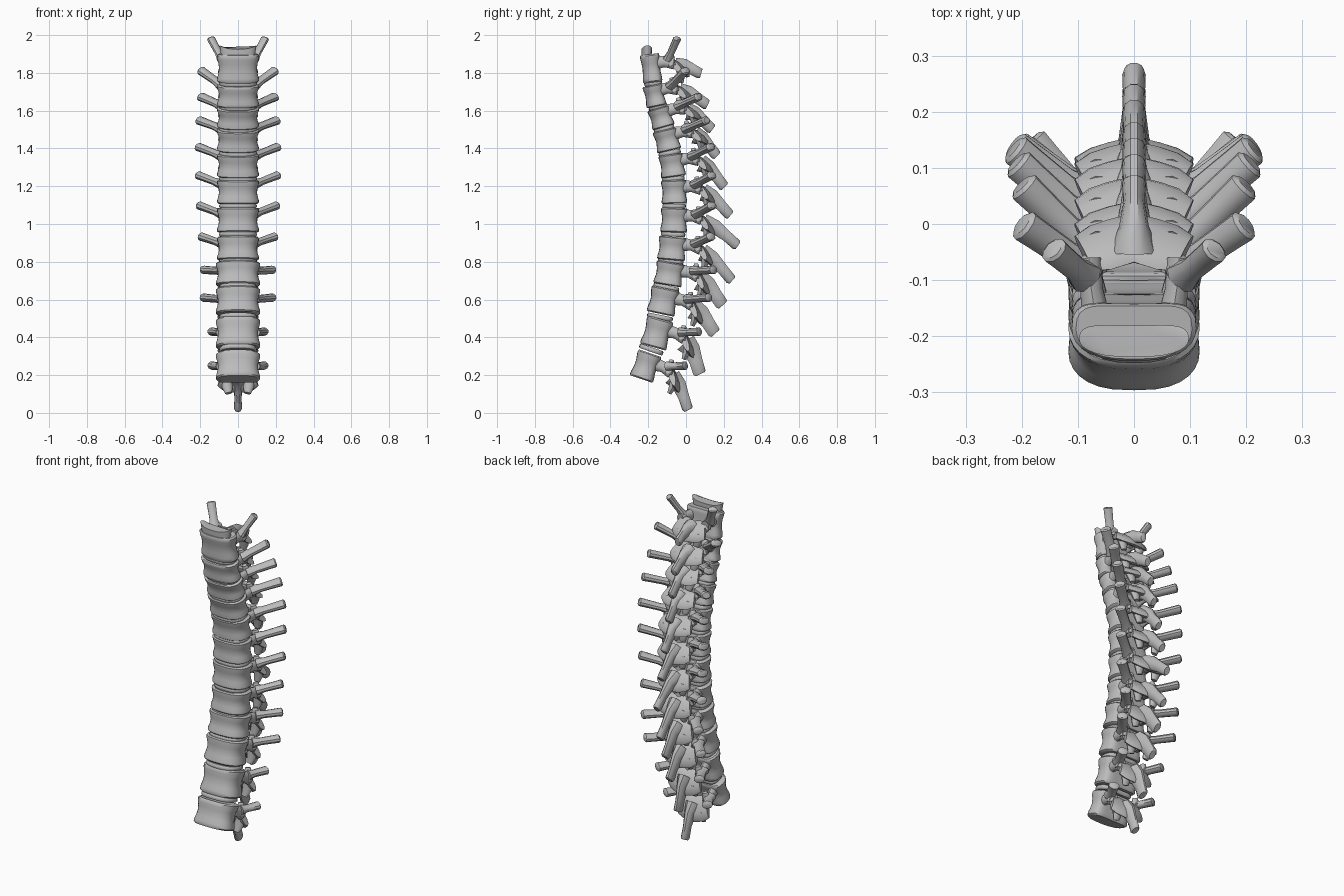
import bpy, bmesh, math
from mathutils import Vector, Matrix

if "Cube" in bpy.data.objects:
    bpy.data.objects.remove(bpy.data.objects["Cube"])

bone = bpy.data.materials.new("bone_grey")
bone.use_nodes = True
bone.diffuse_color = (0.5, 0.5, 0.5, 1)
bone.node_tree.nodes["Principled BSDF"].inputs["Base Color"].default_value = (0.5, 0.5, 0.5, 1)
bone.node_tree.nodes["Principled BSDF"].inputs["Roughness"].default_value = 0.7

# One row per vertebra, top to bottom:
# body y, z, depth | transverse tip x, y, z | spinous tip y, z
SPINE = [
    (-.178, 1.825, .115, .145, -.045, 1.985, .08, 1.795),
    (-.16, 1.68, .12, .20, .00, 1.815, .115, 1.63),
    (-.125, 1.565, .135, .20, .07, 1.675, .14, 1.50),
    (-.093, 1.445, .145, .21, .11, 1.55, .165, 1.36),
    (-.065, 1.31, .147, .215, .135, 1.41, .205, 1.195),
    (-.055, 1.17, .15, .215, .14, 1.26, .235, 1.045),
    (-.055, 1.02, .157, .21, .14, 1.10, .275, .885),
    (-.065, .87, .165, .20, .135, .935, .245, .70),
    (-.08, .735, .168, .185, .15, .757, .195, .57),
    (-.112, .59, .168, .185, .125, .61, .155, .42),
    (-.146, .42, .16, .138, .075, .43, .075, .205),
    (-.206, .245, .145, .138, .0, .25, .012, .015),
]


def finish(bm, name, matrix=Matrix()):
    """Turn a bmesh into a shaded object."""
    bmesh.ops.recalc_face_normals(bm, faces=bm.faces)
    mesh = bpy.data.meshes.new(name)
    bm.to_mesh(mesh)
    bm.free()
    mesh.materials.append(bone)
    ob = bpy.data.objects.new(name, mesh)
    ob.matrix_world = matrix
    bpy.context.collection.objects.link(ob)
    return ob


def loft(bm, loops):
    """Skin a list of equal point loops and cap both ends."""
    rings = [[bm.verts.new(p) for p in loop] for loop in loops]
    n = len(rings[0])
    for a, b in zip(rings, rings[1:]):
        for k in range(n):
            m = (k + 1) % n
            bm.faces.new((a[k], a[m], b[m], b[k]))
    bm.faces.new(rings[0][::-1])
    bm.faces.new(rings[-1])


def kidney(width, depth, z, dish=0.0):
    """Rounded front, flatter back with a shallow notch."""
    pts = []
    for k in range(28):
        a = math.tau * k / 28
        c, s = math.cos(a), math.sin(a)
        x = width * math.copysign(abs(c) ** 0.75, c)
        y = depth / 2 * math.copysign(abs(s) ** (0.7 if s > 0 else 0.95), s)
        if s > 0:
            y -= depth * 0.12 * s ** 4
        pts.append(Vector((x, y, z + dish * c * c)))
    return pts


def limb(bm, path, radii, hint, sides=10):
    """Sweep an ellipse along a path; radii = (along hint, across)."""
    path = [Vector(p) for p in path]
    hint = Vector(hint)
    loops = []
    for i, p in enumerate(path):
        t = (path[min(i + 1, len(path) - 1)] - path[max(i - 1, 0)]).normalized()
        u = (hint - t * hint.dot(t)).normalized()
        v = t.cross(u)
        ru, rv = radii[i]
        loops.append([p + u * ru * math.cos(math.tau * k / sides)
                      + v * rv * math.sin(math.tau * k / sides) for k in range(sides)])
    loft(bm, loops)


def rod(bm, path, radii, hint=(0, 0, 1)):
    """Mirrored pair of limbs, left and right."""
    for s in (1, -1):
        limb(bm, [(s * p[0], p[1], p[2]) for p in path], radii, hint)


centres = [Vector((0, r[0], r[1])) for r in SPINE]
last = len(SPINE) - 1
made = []

for i, (cy, cz, depth, tx, ty, tz, sy, sz) in enumerate(SPINE):
    up, down = centres[max(i - 1, 0)], centres[min(i + 1, last)]
    axis = up - down
    steps = min(i + 1, last) - max(i - 1, 0)
    height = axis.length / steps * (0.78 if i == last else 0.86)
    if i == 0:
        height = 0.15
    frame = Matrix.Translation(centres[i]) @ Matrix.Rotation(-math.atan2(axis.y, axis.z), 4, 'X')
    to_local = frame.inverted()
    lumbar = i >= 8

    # Waisted body with raised rims
    bm = bmesh.new()
    w = 0.116 if lumbar else 0.11
    loft(bm, [kidney(w * s, depth * s, height * t) for t, s in
              ((-.5, .94), (-.45, 1.01), (-.34, 1), (-.18, .94), (0, .91),
               (.18, .94), (.34, 1), (.45, 1.01), (.5, .94))])
    made.append(finish(bm, f"vertebra_body_{i + 1}", frame))

    # Arch: pedicles, sloping laminae and articular processes
    bm = bmesh.new()
    b = depth / 2
    rod(bm, [(.068, b - .04, .026), (.076, b + .01, .026), (.08, b + .06, .015)],
        [(.036, .026), (.029, .021), (.036, .024)])
    lam = [(.09, b + .068, -.006), (.06, b + .078, -.012), (.03, b + .087, -.018)]
    lamina = lam + [(0, b + .094, -.022)] + [(-x, y, z) for x, y, z in lam[::-1]]
    tall = .07 if lumbar else .062
    side = [(tall * .8, .017), (tall, .019), (tall, .02)]
    limb(bm, lamina, side + [(tall, .022)] + side[::-1], (0, -.75, 1))
    top = .045 if i == 0 else .075
    rod(bm, [(.078, b + .045, .0), (.078, b + .043, top * .6), (.072, b + .04, top)],
        [(.026, .024), (.024, .02), (.015, .012)], (1, 0, 0))
    rod(bm, [(.06, b + .085, -.02), (.056, b + .09, -.06), (.05, b + .085, -.095)],
        [(.03, .022), (.028, .02), (.018, .012)], (1, 0, 0))
    made.append(finish(bm, f"vertebra_arch_{i + 1}", frame))

    # Transverse processes, flatter than wide
    bm = bmesh.new()
    tip = to_local @ Vector((tx, ty, tz))
    root = Vector((.085, b + .03, .036))
    r = .02 if i == 0 else .0235
    path = [root.lerp(tip, t) for t in (0, .3, .75, .96, 1)]
    rod(bm, path, [(r * s * .88, r * s * 1.15) for s in (1.35, .98, 1.05, 1.1, .8)])
    made.append(finish(bm, f"transverse_processes_{i + 1}", frame))

    # Spinous process, arching back then down
    bm = bmesh.new()
    tip = to_local @ Vector((0, sy, sz))
    root = Vector((0, b + .07, -.008))
    path = [root.lerp(tip, t) + Vector((0, lift * .5, lift)) for t, lift in
            ((0, 0), (.3, .014), (.65, .008), (.95, 0), (1, 0))]
    deep = 1.2 if 8 <= i < last else 1
    limb(bm, path, [(u, v * deep) for u, v in
                    ((.045, .05), (.027, .04), (.019, .031), (.021, .03), (.017, .023))], (1, 0, 0))
    made.append(finish(bm, f"spinous_process_{i + 1}", frame))

    # Disc below this body
    if i < last:
        bm = bmesh.new()
        loft(bm, [kidney(.1 * s, depth * .93 * s, z) for z, s in
                  ((-.012, .94), (-.005, 1), (.005, 1), (.012, .94))])
        gap = centres[i] - down
        place = Matrix.Translation((centres[i] + down) / 2 - gap.normalized() * (.008 if i == 0 else 0))
        made.append(finish(bm, f"disc_{i + 1}",
                           place @ Matrix.Rotation(-math.atan2(gap.y, gap.z), 4, 'X')))

# Dished plate on top of the column
bm = bmesh.new()
loft(bm, [kidney(.088, .06, -.03), kidney(.098, .064, .008, .02), kidney(.09, .05, .008, .018)])
made.append(finish(bm, "top_plate", Matrix.Translation((0, -.205, 1.917))))

bpy.ops.object.select_all(action='DESELECT')
for ob in made:
    ob.select_set(True)
bpy.context.view_layer.objects.active = made[0]
bpy.ops.object.shade_smooth_by_angle(angle=math.radians(42))
